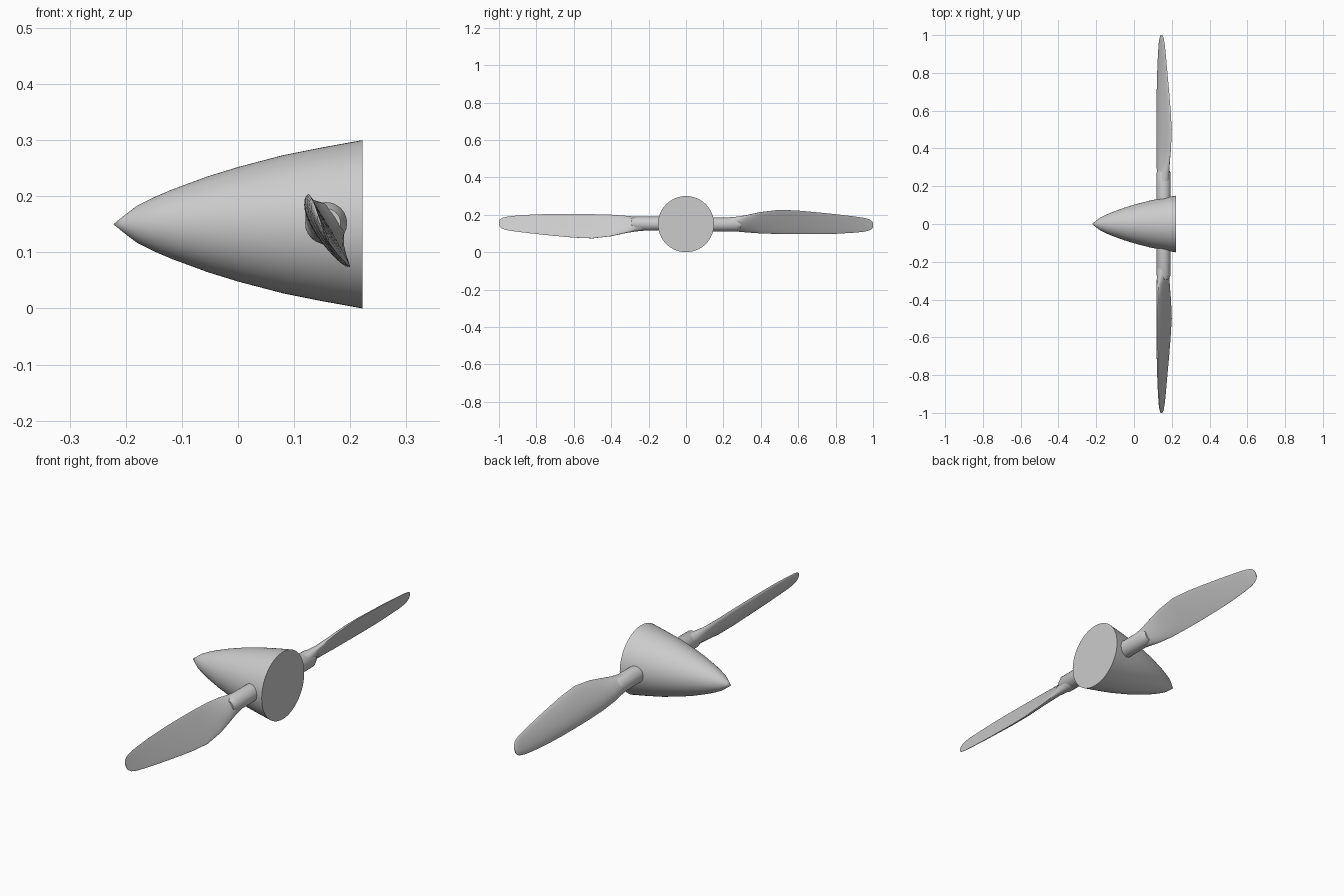
import bpy, bmesh, math
from mathutils import Vector

if "Cube" in bpy.data.objects:
    bpy.data.objects.remove(bpy.data.objects["Cube"])

AXIS_Z = 0.15
grey = bpy.data.materials.new("light grey")
grey.diffuse_color = (0.6, 0.6, 0.6, 1)
grey.use_nodes = True
grey.node_tree.nodes["Principled BSDF"].inputs["Base Color"].default_value = grey.diffuse_color


def loft(name, rings, start_tip=None):
    """Skin equal-length rings of points and close both ends."""
    bm = bmesh.new()
    vr = [[bm.verts.new(p) for p in ring] for ring in rings]
    n = len(vr[0])
    for a, b in zip(vr, vr[1:]):
        for i in range(n):
            j = (i + 1) % n
            bm.faces.new((a[i], a[j], b[j], b[i]))
    if start_tip:
        tip = bm.verts.new(start_tip)
        for i in range(n):
            bm.faces.new((tip, vr[0][(i + 1) % n], vr[0][i]))
    else:
        bm.faces.new(vr[0])
    bm.faces.new(vr[-1])
    bmesh.ops.recalc_face_normals(bm, faces=bm.faces)
    me = bpy.data.meshes.new(name)
    bm.to_mesh(me)
    bm.free()
    me.materials.append(grey)
    ob = bpy.data.objects.new(name, me)
    bpy.context.collection.objects.link(ob)
    bpy.context.view_layer.objects.active = ob
    ob.select_set(True)
    bpy.ops.object.shade_smooth_by_angle(angle=math.radians(40))
    ob.select_set(False)
    return ob


def angles(n):
    return [2 * math.pi * i / n for i in range(n)]


# Spinner: pointed nose, flat back
profile = [(-0.205, 0.014), (-0.18, 0.033), (-0.15, 0.048), (-0.12, 0.061),
           (-0.055, 0.085), (0.0, 0.102), (0.08, 0.123), (0.15, 0.137), (0.222, 0.15)]
loft("spinner",
     [[(x, r * math.cos(a), AXIS_Z + r * math.sin(a)) for a in angles(64)] for x, r in profile],
     (-0.222, 0, AXIS_Z))

# Blade stations: span, leading edge x z, trailing edge x z, thickness
stations = [
    (0.10, 0.138, 0.182, 0.174, 0.120, 0.036),
    (0.22, 0.138, 0.182, 0.174, 0.120, 0.036),
    (0.27, 0.134, 0.187, 0.180, 0.114, 0.033),
    (0.32, 0.130, 0.194, 0.188, 0.104, 0.029),
    (0.40, 0.126, 0.200, 0.196, 0.086, 0.026),
    (0.50, 0.125, 0.203, 0.200, 0.074, 0.025),
    (0.60, 0.125, 0.204, 0.194, 0.078, 0.023),
    (0.70, 0.126, 0.204, 0.186, 0.087, 0.020),
    (0.80, 0.128, 0.202, 0.177, 0.097, 0.017),
    (0.90, 0.131, 0.196, 0.168, 0.109, 0.013),
    (0.95, 0.134, 0.191, 0.163, 0.116, 0.011),
    (0.98, 0.137, 0.184, 0.158, 0.124, 0.008),
    (0.995, 0.140, 0.175, 0.153, 0.135, 0.005),
    (1.00, 0.143, 0.166, 0.150, 0.145, 0.003),
]


def section(s, lx, lz, tx, tz, thick):
    """Round at the root, flat-backed aerofoil further out."""
    le, te = Vector((lx, -s, lz)), Vector((tx, -s, tz))
    chord = te - le
    normal = Vector((chord.z, 0, -chord.x)).normalized()
    k = min(max((s - 0.22) / 0.16, 0), 1)
    k = k * k * (3 - 2 * k)
    pts = []
    for a in angles(32):
        u = (1 - math.cos(a)) / 2
        foil = math.sin(a) * (1.15 - 0.45 * u) if a < math.pi else 0.12 * math.sin(a)
        pts.append(le + chord * u + normal * thick * ((1 - k) * math.sin(a) + k * foil))
    return pts


def opposite(rings):
    """Half turn about the spinner axis."""
    return [[(p[0], -p[1], 2 * AXIS_Z - p[2]) for p in r] for r in rings]


blade = [section(*st) for st in stations]

# Shank: round sleeve around each blade root with a chamfered end
shank = [[(0.157 + r * math.cos(a), -y, 0.152 + r * math.sin(a)) for a in angles(24)]
         for y, r in ((0.10, 0.0375), (0.27, 0.0375), (0.295, 0.026))]

loft("front_blade", blade)
loft("back_blade", opposite(blade))
loft("front_shank", shank)
loft("back_shank", opposite(shank))
